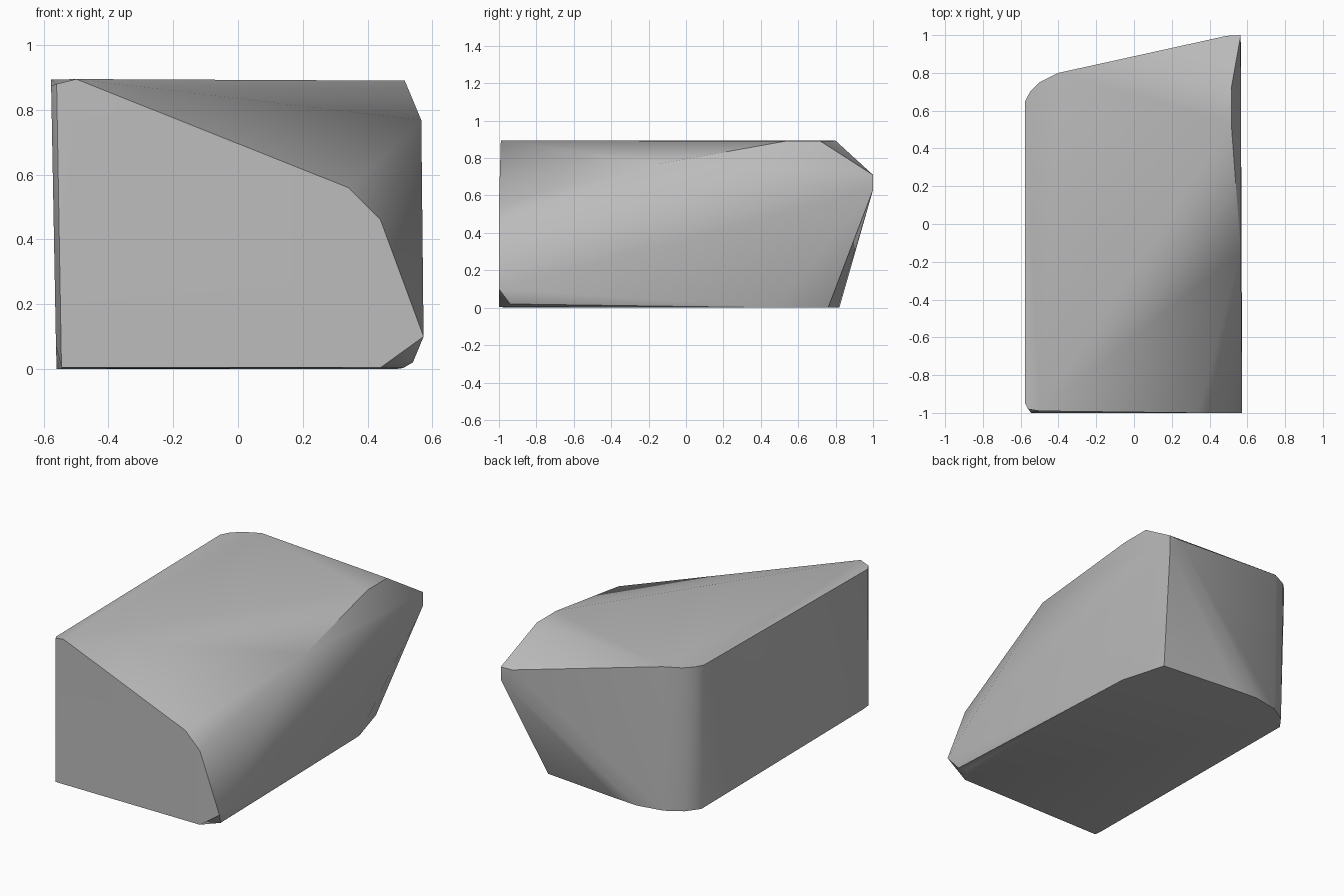
import bpy, bmesh, math

cube = bpy.data.objects.get("Cube")
if cube:
    bpy.data.objects.remove(cube, do_unlink=True)

# Corner outlines of the boulder, wrapped in a convex hull
front = [(-.56, -.98, .88), (-.5, -.99, .895), (.34, -1, .56), (.44, -1, .46),
         (.573, -1, .1), (.44, -1, .004), (-.545, -1, .005)]
top = [(-.577, -.95, .875), (-.577, .65, .893), (-.55, .7, .893), (-.5, .75, .893),
       (-.4, .8, .893), (.515, .72, .89), (.515, .53, .89)]
side = [(.566, -.15, .768), (.54, -.94, .02)]
back = [(.565, 1, .71), (.565, 1, .63), (.49, .996, .71)]
base = [(.51, -.9, .003), (.49, .48, 0), (.41, .76, 0), (-.09, .81, 0),
        (-.24, .82, 0), (-.4, .79, 0), (-.5, .73, 0), (-.56, .65, 0),
        (-.545, -.95, 0), (-.562, -.95, .07)]

bm = bmesh.new()
for p in front + top + side + back + base:
    bm.verts.new(p)
hull = bmesh.ops.convex_hull(bm, input=bm.verts[:])
loose = {v for v in hull["geom_interior"] + hull["geom_unused"]
         if isinstance(v, bmesh.types.BMVert) and not v.link_faces}
bmesh.ops.delete(bm, geom=list(loose), context='VERTS')
# Merge the nearly flat triangles into broad facets
bmesh.ops.dissolve_limit(bm, angle_limit=math.radians(1.5),
                         verts=bm.verts[:], edges=bm.edges[:])
bmesh.ops.recalc_face_normals(bm, faces=bm.faces[:])

mesh = bpy.data.meshes.new("boulder")
bm.to_mesh(mesh)
bm.free()
rock = bpy.data.objects.new("boulder", mesh)
bpy.context.collection.objects.link(rock)

# Stone colour
stone = bpy.data.materials.new("grey stone")
stone.use_nodes = True
colour = (.5, .5, .5, 1)
stone.diffuse_color = colour
stone.node_tree.nodes["Principled BSDF"].inputs["Base Color"].default_value = colour
mesh.materials.append(stone)

# Soft shading across shallow edges, crisp on the strong ones
bpy.context.view_layer.objects.active = rock
rock.select_set(True)
bpy.ops.object.shade_smooth_by_angle(angle=math.radians(35))
